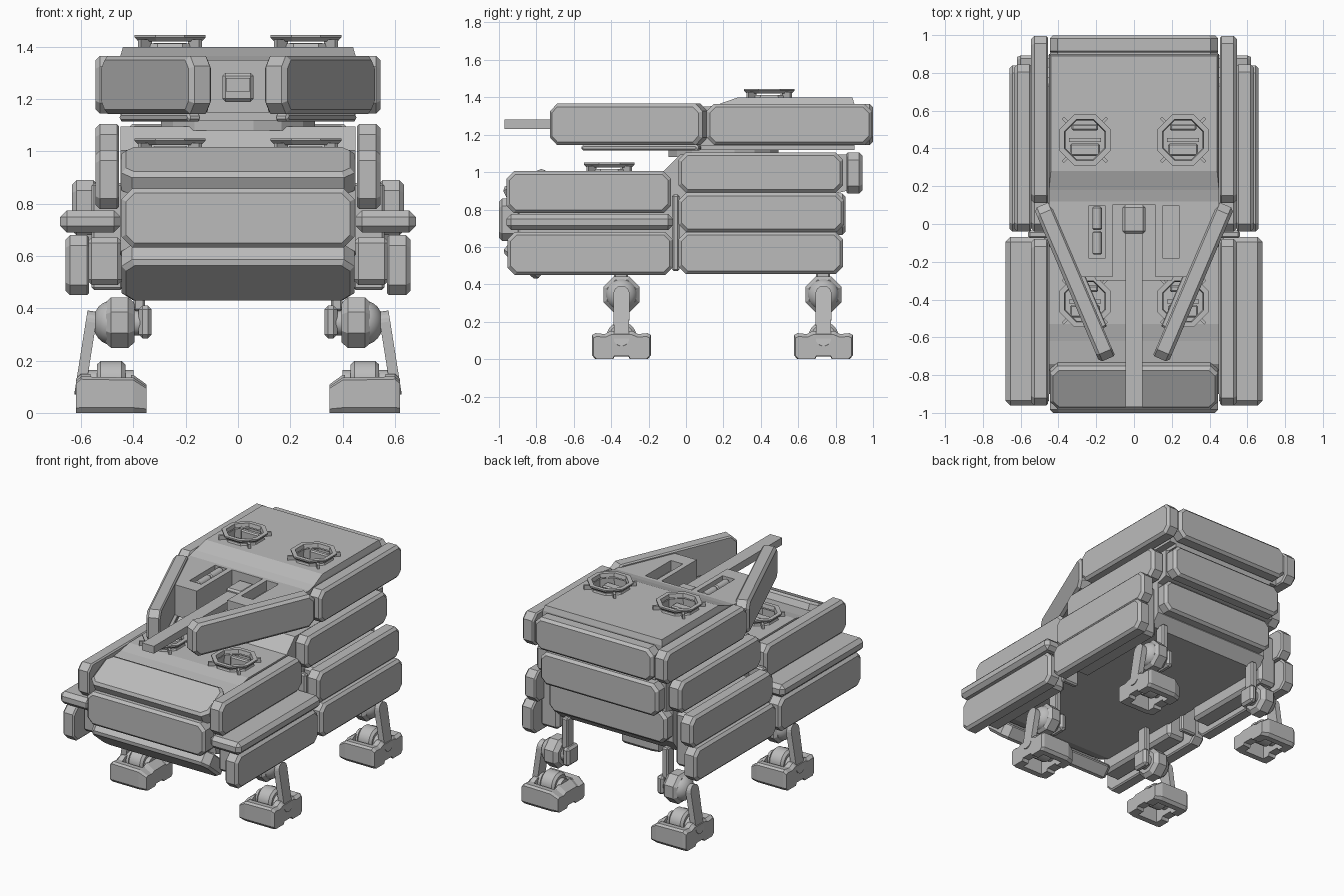
import bpy, bmesh, math
from mathutils import Matrix, Vector

if "Cube" in bpy.data.objects:
    bpy.data.objects.remove(bpy.data.objects["Cube"])

grey = bpy.data.materials.new("armour grey")
grey.diffuse_color = (0.5, 0.5, 0.5, 1)
grey.use_nodes = True
grey.node_tree.nodes["Principled BSDF"].inputs["Base Color"].default_value = grey.diffuse_color
R = math.radians
MIRROR = Matrix.Scale(-1, 4, (1, 0, 0))


def place(x, y, z, rz=0, rx=0, ry=0):
    return (Matrix.Translation((x, y, z)) @ Matrix.Rotation(R(rz), 4, 'Z')
            @ Matrix.Rotation(R(ry), 4, 'Y') @ Matrix.Rotation(R(rx), 4, 'X'))


def finish(name, bm, m=Matrix(), mirror=False, smooth=False):
    """Turn a bmesh into one object, or a left/right pair."""
    out = []
    for side in ((1, -1) if mirror else (1,)):
        b = bm.copy()
        b.transform((MIRROR if side < 0 else Matrix()) @ m)
        bmesh.ops.recalc_face_normals(b, faces=b.faces)
        me = bpy.data.meshes.new(name)
        b.to_mesh(me)
        b.free()
        me.materials.append(grey)
        ob = bpy.data.objects.new(name + ("" if not mirror else "_right" if side > 0 else "_left"), me)
        bpy.context.collection.objects.link(ob)
        if smooth:
            bpy.ops.object.select_all(action='DESELECT')
            ob.select_set(True)
            bpy.context.view_layer.objects.active = ob
            bpy.ops.object.shade_smooth_by_angle(angle=R(35))
        out.append(ob)
    bm.free()
    return out


def loft(rings):
    """Closed solid through matching rings of points."""
    bm = bmesh.new()
    vs = [[bm.verts.new(p) for p in r] for r in rings]
    n = len(vs[0])
    for a, b in zip(vs, vs[1:]):
        for i in range(n):
            bm.faces.new((a[i], a[(i + 1) % n], b[(i + 1) % n], b[i]))
    bm.faces.new(vs[0])
    bm.faces.new(vs[-1])
    return bm


def box(name, x0, x1, y0, y1, z0, z1, bevel=0, mirror=False, m=Matrix()):
    bm = bmesh.new()
    bmesh.ops.create_cube(bm, size=1)
    for v in bm.verts:
        v.co = Vector(((x0 + x1) / 2 + v.co.x * (x1 - x0), (y0 + y1) / 2 + v.co.y * (y1 - y0),
                       (z0 + z1) / 2 + v.co.z * (z1 - z0)))
    if bevel:
        bmesh.ops.bevel(bm, geom=list(bm.edges), offset=bevel, segments=1, affect='EDGES')
    return finish(name, bm, m, mirror)


def octagon(w, h, cut, y):
    a, b = w / 2, h / 2
    return [(-a + cut, y, -b), (a - cut, y, -b), (a, y, -b + cut), (a, y, b - cut),
            (a - cut, y, b), (-a + cut, y, b), (-a, y, b - cut), (-a, y, -b + cut)]


def panel(name, m, length, height, thick, mirror=False, cut=0.04, e=0.017):
    """Armour slab with clipped corners and chamfered faces, facing local -Y."""
    t = thick / 2
    finish(name, loft([octagon(length - e, height - e, cut, t),
                       octagon(length, height, cut, t - e / 2),
                       octagon(length, height, cut, -t + e),
                       octagon(length - 2 * e, height - 2 * e, cut * 0.8, -t)]), m, mirror)


def side_panel(name, x0, x1, y0, y1, z0, z1):
    panel(name, place((x0 + x1) / 2, (y0 + y1) / 2, (z0 + z1) / 2, 90), y1 - y0, z1 - z0, x1 - x0, True)


def prism_x(pts, x0, x1):
    return loft([[(x, y, z) for y, z in pts] for x in (x0, x1)])


def lathe(name, profile, steps, m, mirror=False, smooth=False, closed=False):
    """Revolve (radius, height) points about local Z."""
    bm = bmesh.new()
    vs = [[bm.verts.new((r * math.cos(a), r * math.sin(a), z)) for r, z in profile]
          for a in [2 * math.pi * (i + 0.5) / steps for i in range(steps)]]
    n = len(profile)
    for i in range(steps):
        a, b = vs[i], vs[(i + 1) % steps]
        for j in range(n if closed else n - 1):
            k = (j + 1) % n
            bm.faces.new((a[j], a[k], b[k], b[j]))
    if not closed:
        bm.faces.new([v[0] for v in vs])
        bm.faces.new([v[-1] for v in vs])
    return finish(name, bm, m, mirror, smooth)


def cut_holes(target, holes):
    """Merge the cutters into one hidden helper and subtract it."""
    bm = bmesh.new()
    for h in holes:
        bm.from_mesh(h.data)
        bpy.data.objects.remove(h)
    cutter = finish(target.name + "_cutter", bm)[0]
    cutter.hide_render = True
    cutter.hide_viewport = True
    mod = target.modifiers.new("openings", 'BOOLEAN')
    mod.operation, mod.solver, mod.object = 'DIFFERENCE', 'EXACT', cutter


def octagon_cutter(y, z):
    return lathe("hatch_cutter", [(0.118, -0.06), (0.118, 0.06)], 8, place(0.26, y, z), True)


# Hull body, stepped up toward the rear, with a raised belly
hull_profile = [(-.88, .62), (-.78, .58), (.72, .58), (.78, .66), (.78, .88), (.86, .9), (.86, 1.095),
                (-.03, 1.095), (-.12, 1.005), (-.53, 1.005), (-.62, .985), (-.74, .97), (-.9, .86)]
hull = finish("hull", prism_x(hull_profile, -.45, .45))[0]
cut_holes(hull, octagon_cutter(-.41, 1.005))

# Hull front and rear armour
panel("front_upper_plate", place(0, -.85, .925, 0, -64), .89, .25, .1)
panel("front_middle_plate", place(0, -.945, .745), .89, .225, .11)
panel("front_lower_plate", place(0, -.86, .535, 0, 50), .89, .24, .1)
panel("rear_upper_plate", place(0, .9, .995, 180), .89, .22, .085)
panel("rear_lower_plate", place(0, .81, .775, 180), .89, .22, .085)

# Side armour
side_panel("front_top_skirt", .455, .545, -.96, -.08, .78, 1.005)
side_panel("front_bottom_skirt", .57, .66, -.955, -.07, .45, .68)
side_panel("rear_top_skirt", .455, .545, -.04, .84, .89, 1.105)
side_panel("rear_middle_skirt", .545, .635, -.04, .845, .68, .89)
side_panel("rear_bottom_skirt", .57, .66, -.04, .84, .455, .68)
box("side_ledge", .45, .68, -.96, -.07, .69, .775, .025, True)
box("front_skirt_mount", .44, .58, -.85, -.17, .49, .67, .02, True)
box("rear_skirt_mount", .44, .58, .06, .75, .49, .86, .02, True)
box("skirt_post", .44, .56, -.075, -.035, .47, .88, .01, True)

# Turret ring and base
lathe("turret_ring", [(.3, 1.08), (.3, 1.15)], 16, place(0, .2, 0))
base = [(-.4, .9), (-.4, .1), (-.2, -.3), (.2, -.3), (.4, .1), (.4, .9)]
finish("turret_base", loft([[(x, y, z) for x, y in base] for z in (1.118, 1.15)]))
panel("cheek_runner", place(.30, -.24, 1.13, 66.9), .68, .03, .05, True, .01, .008)

# Turret body with a notch for the gun
plan = [(-.45, .9), (-.45, .1), (-.29, -.28), (-.115, -.28), (-.115, .1),
        (.115, .1), (.115, -.28), (.29, -.28), (.45, .1), (.45, .9)]
turret = finish("turret_body", loft([[(x, y, z) for x, y in plan] for z in (1.14, 1.35)]))[0]
cut_holes(turret, box("slot", .15, .24, -.18, .095, 1.28, 1.5, 0, True) + octagon_cutter(.445, 1.4))

# Raised rear roof sloping down at the front
roof = [[(-.45, .1, 1.345), (.45, .1, 1.345), (.45, .9, 1.345), (-.45, .9, 1.345)],
        [(-.45, .18, 1.365), (.45, .18, 1.365), (.45, .9, 1.365), (-.45, .9, 1.365)],
        [(-.44, .28, 1.4), (.44, .28, 1.4), (.44, .89, 1.4), (-.44, .89, 1.4)]]
roof_ob = finish("turret_roof", loft(roof))[0]
cut_holes(roof_ob, octagon_cutter(.445, 1.4))

# Twin tubes in the left roof slot
for y in (.03, -.1):
    lathe("roof_tube", [(.018, -.062), (.025, -.055), (.025, .055), (.018, .062)], 16,
          place(-.195, y, 1.325, 0, 90), smooth=True)

# Turret armour
side_panel("turret_side_plate", .455, .545, .11, .995, 1.145, 1.365)
panel("turret_cheek_plate", place(.315, -.308, 1.255, 66.9), .885, .222, .09, True)
panel("turret_rear_plate", place(0, .953, 1.255, 180), .89, .22, .092)

# Gun
box("mantlet", -.06, .06, -.05, .1, 1.19, 1.3, .012)
box("gun_barrel", -.045, .045, -.97, .02, 1.23, 1.28)

# Hatches: raised octagonal rims on short spokes, with seats inside
for y, z, label in ((.445, 1.4, "turret"), (-.41, 1.005, "hull")):
    lathe(label + "_hatch_rim", [(.112, .02), (.13, .02), (.147, .036), (.147, .045), (.118, .045)],
          8, place(.26, y, z), True, closed=True)
    lathe(label + "_hatch_collar", [(.115, -.01), (.13, -.01), (.122, .012), (.115, .012)],
          8, place(.26, y, z), True, closed=True)
    for i in range(4):
        box(label + "_hatch_spoke", .105, .165, -.008, .008, -.005, .028, 0, True,
            place(.26, y, z, 45 + 90 * i))
    box(label + "_hatch_seat", .18, .34, y - .085, y - .02, z - .07, z - .015, .008, True)
    box(label + "_hatch_seat_back", .19, .33, y + .05, y + .085, z - .07, z + .015, .008, True)
    box(label + "_hatch_bar", .175, .345, y - .01, y + .01, z - .04, z - .02, 0, True)

# Legs
for y, label in ((-.345, "front"), (.735, "rear")):
    along_x = lambda x, z: place(x, y, z, 0, 0, 90)
    box(label + "_hip_knuckle", .33, .38, y - .06, y + .06, .285, .41, .015, True)
    box(label + "_hip_bracket", .355, .40, y - .04, y + .035, .39, .6, .008, True)
    lathe(label + "_hip_axle", [(.05, .36), (.05, .43)], 20, along_x(0, .345), True, True)
    lathe(label + "_hip_housing", [(.08, .395), (.105, .42), (.105, .485), (.085, .505)], 8,
          along_x(0, .345), True)
    dome = [(.085 * math.cos(R(t)), .485 + .07 * math.sin(R(t))) for t in range(0, 76, 15)]
    lathe(label + "_hip_dome", dome, 24, along_x(0, .345), True, True)
    # strut with rounded ends, leaning outward
    shape = [(.043 * math.cos(R(a)), .24 * (0 if a > 180 else 1) + .043 * math.sin(R(a)))
             for a in range(0, 360, 20)]
    finish(label + "_leg_strut", prism_x(shape, -.02, .02), place(.6, y, .11, ry=-9), True)
    lathe(label + "_ankle", [(.065, .43), (.08, .445), (.08, .525), (.065, .54)], 24,
          along_x(0, .12), True, True)
    lathe(label + "_ankle_axle", [(.055, .40), (.055, .60)], 20, along_x(0, .11), True, True)
    # foot frame, open in the middle around the ankle
    toe = [(-.157, .02), (-.14, 0), (-.05, 0), (-.04, .02), (.04, .02), (.05, 0), (.14, 0), (.157, .02),
           (.157, .125), (.14, .135), (.09, .13), (.06, .145), (-.06, .145), (-.09, .13), (-.14, .135),
           (-.157, .125)]
    rings = [[(x, yy * w, z * h) for yy, z in toe]
             for x, w, h in ((.35, .9, .75), (.40, 1, 1), (.60, 1, 1.03), (.62, .95, .9))]
    for foot, side in zip(finish(label + "_foot", loft(rings), place(0, y, 0), True), (1, -1)):
        xs = sorted((side * .41, side * .565))
        cut_holes(foot, box("foot_well", *xs, y - .1, y + .1, -.1, .3))
